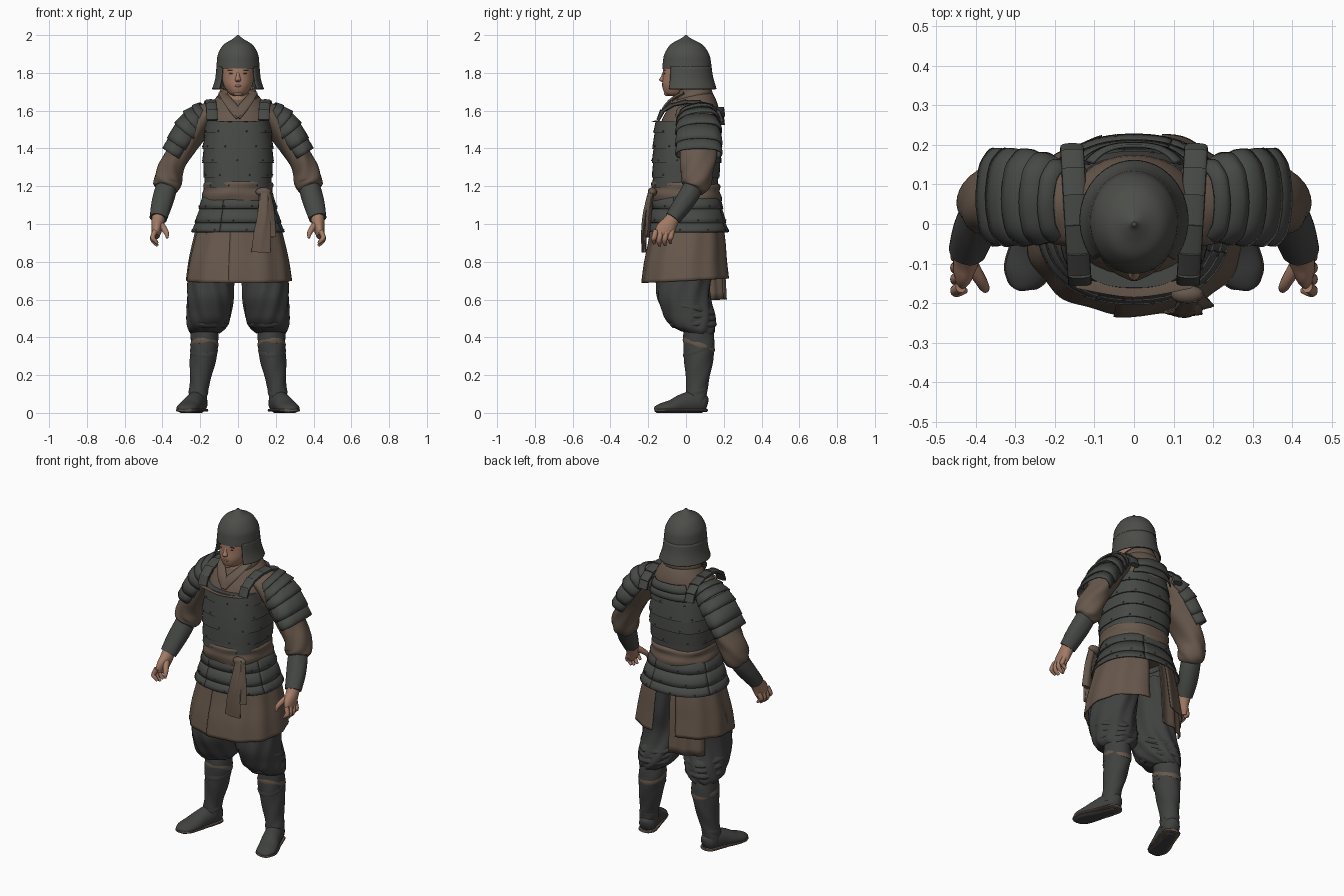
import bpy, bmesh, math
from mathutils import Vector

old = bpy.data.objects.get("Cube")
if old:
    bpy.data.objects.remove(old)


def material(name, r, g, b):
    m = bpy.data.materials.new(name)
    m.use_nodes = True
    m.diffuse_color = (r, g, b, 1)
    bsdf = m.node_tree.nodes["Principled BSDF"]
    bsdf.inputs["Base Color"].default_value = (r, g, b, 1)
    bsdf.inputs["Roughness"].default_value = 0.8
    return m


ARMOUR = material("armour grey", .062, .066, .061)
HELMET = material("helmet grey", .072, .075, .067)
TROUSER = material("trouser grey", .05, .053, .05)
CLOTH = material("brown cloth", .135, .096, .071)
SKIN = material("skin", .37, .2, .135)
DARK = material("dark hair", .06, .035, .025)


def smooth_path(pts, sub):
    """Resample stations with a Catmull-Rom spline."""
    if sub < 2:
        return [tuple(p) for p in pts]
    out = []
    for i in range(len(pts) - 1):
        a, b, c, d = (pts[max(0, min(len(pts) - 1, i + k))] for k in (-1, 0, 1, 2))
        for s in range(sub):
            t = s / sub
            out.append(tuple(.5 * (2*q + (r - p)*t + (2*p - 5*q + 4*r - s2)*t*t
                                   + (3*q - p - 3*r + s2)*t**3)
                             for p, q, r, s2 in zip(a, b, c, d)))
    return out + [tuple(pts[-1])]


def finish(name, bm, mat, mirror=False, thick=0):
    me = bpy.data.meshes.new(name)
    bm.to_mesh(me)
    bm.free()
    me.materials.append(mat)
    me.shade_smooth()
    me.set_sharp_from_angle(angle=math.radians(40))
    ob = bpy.data.objects.new(name, me)
    bpy.context.scene.collection.objects.link(ob)
    if thick:
        sol = ob.modifiers.new("Thickness", 'SOLIDIFY')
        sol.thickness = thick
    if mirror:
        mir = ob.modifiers.new("Mirror", 'MIRROR')
        mir.use_clip = False
    return ob


def loft(name, pts, mat, n=32, arc=None, power=2, follow=False, sub=1,
         fold=(0, 0, 0), tilt=0, thick=0, mirror=False, floor=None):
    """Skin elliptical sections (x, y, z, rx, ry), listed from top to bottom."""
    st = smooth_path(pts, sub)
    bm = bmesh.new()
    rings = []
    lo, hi = [math.radians(v) for v in (arc or (0, 360))]
    for i, (x, y, z, rx, ry) in enumerate(st):
        u, v = Vector((1, 0, 0)), Vector((0, 1, 0))
        if follow:
            t = (Vector(st[min(i + 1, len(st) - 1)][:3]) - Vector(st[max(i - 1, 0)][:3])).normalized()
            u = (u - t * u.dot(t)).normalized()
            v = u.cross(t)
        ring = []
        for j in range(n + 1 if arc else n):
            a = lo + (hi - lo) * j / n
            c, s = math.cos(a), math.sin(a)
            f = 1 + fold[0] * math.sin(fold[1] * a + fold[2] * i)
            e = 2 / power
            p = Vector((x, y, z)) + u * (math.copysign(abs(c)**e, c) * rx * f) \
                + v * (math.copysign(abs(s)**e, s) * ry * f)
            p.z += tilt * (p.y - y)
            if floor is not None:
                p.z = max(p.z, floor)
            ring.append(bm.verts.new(p))
        rings.append(ring)
    for a, b in zip(rings, rings[1:]):
        for j in range(n):
            k = (j + 1) % len(a)
            bm.faces.new((a[j], b[j], b[k], a[k]))
    if not arc:
        bm.faces.new(rings[0])
        bm.faces.new(rings[-1][::-1])
    return finish(name, bm, mat, mirror, thick)


def tiers(name, pts, count, mat, flare=.006, **kw):
    """Overlapping lames along a path, each flared over the next one."""
    st = smooth_path(pts, count)[::len(pts) - 1]
    grow = lambda s, d: (*s[:3], s[3] + d, s[4] + d)
    for i, (a, b) in enumerate(zip(st, st[1:])):
        low = [q + (q - p) * .12 for p, q in zip(a, b)]
        mid = [p * .3 + q * .7 for p, q in zip(a, low)]
        loft(f"{name}_{i + 1}", [grow(a, -.002), grow(mid, flare * .7), grow(low, flare)],
             mat, thick=.008, **kw)
    return st


def lacing(name, stations, mat, count, power, size=.005, lift=.004):
    """Small knots sitting on the lower edge of each ring."""
    bm = bmesh.new()
    for k, (x, y, z, rx, ry) in enumerate(stations):
        for j in range(count):
            a = 2 * math.pi * (j + .37 * k) / count
            c, s = math.cos(a), math.sin(a)
            p = (x + math.copysign(abs(c)**(2 / power), c) * (rx + lift),
                 y + math.copysign(abs(s)**(2 / power), s) * (ry + lift), z + .004)
            g = bmesh.ops.create_icosphere(bm, subdivisions=1, radius=size)
            bmesh.ops.translate(bm, verts=g["verts"], vec=p)
    finish(name, bm, mat)


def ball(name, loc, scale, mat, mirror=False):
    bm = bmesh.new()
    bmesh.ops.create_uvsphere(bm, u_segments=16, v_segments=10, radius=1)
    bmesh.ops.scale(bm, verts=bm.verts, vec=scale)
    bmesh.ops.translate(bm, verts=bm.verts, vec=loc)
    return finish(name, bm, mat, mirror)


# Head and face
loft("head", [(0, -.02, 1.88, .08, .09), (0, -.025, 1.83, .085, .097), (0, -.025, 1.78, .084, .098),
              (0, -.03, 1.74, .078, .096), (0, -.043, 1.71, .062, .078), (0, -.053, 1.688, .044, .057),
              (0, -.058, 1.677, .02, .03)], SKIN, sub=3)
loft("neck", [(0, .0, 1.75, .06, .065), (0, .0, 1.62, .066, .07)], SKIN)
loft("nose", [(0, -.115, 1.805, .007, .008), (0, -.12, 1.78, .011, .013), (0, -.121, 1.763, .016, .022),
              (0, -.116, 1.752, .012, .012)], SKIN, n=12, sub=3)
ball("eye", (.034, -.1135, 1.797), (.014, .004, .003), DARK, True)
ball("brow", (.035, -.1125, 1.814), (.02, .005, .002), DARK, True)
ball("lips", (0, -.121, 1.731), (.02, .007, .006), SKIN)
ball("chin", (0, -.1, 1.69), (.024, .016, .013), SKIN)

# Helmet: dome, finial and neck guard open at the face
loft("helmet_dome", [(0, 0, 2.0, .006, .006), (0, 0, 1.99, .015, .015), (0, 0, 1.975, .036, .04),
                     (0, .002, 1.948, .078, .087), (0, .004, 1.9, .106, .118), (0, .005, 1.86, .112, .127),
                     (0, .005, 1.822, .115, .131)], HELMET, n=48, sub=4)
loft("neck_guard", [(0, .005, 1.835, .114, .13), (0, .007, 1.78, .119, .136), (0, .009, 1.745, .127, .144),
                    (0, .01, 1.715, .138, .152)], HELMET, n=48, arc=(-42, 222), sub=3, thick=.008)

# Undercoat with collar and crossed lapels
loft("undercoat", [(0, .035, 1.7, .085, .088), (0, .032, 1.645, .135, .122), (0, .02, 1.56, .178, .155),
                   (0, .005, 1.4, .178, .165), (0, 0, 1.16, .17, .16)], CLOTH, sub=4, tilt=.2)
loft("collar", [(0, .035, 1.722, .088, .092), (0, .033, 1.66, .115, .112)], CLOTH,
     arc=(-50, 230), tilt=.2, thick=.012)
loft("lapel", [(.082, -.01, 1.695, .022, .009), (.06, -.075, 1.66, .026, .009), (.025, -.115, 1.615, .028, .009),
               (-.01, -.135, 1.57, .026, .008)], CLOTH, n=16, follow=True, sub=4, mirror=True)

# Laced cuirass
chest = tiers("cuirass_lame", [(0, .005, 1.545, .167, .168), (0, .005, 1.37, .185, .18),
                               (0, -.005, 1.2, .174, .17)], 5, ARMOUR, flare=.005, power=2.6, n=48)
lacing("cuirass_knots", chest[1:], ARMOUR, 9, 2.6)
tiers("back_lame", [(0, .033, 1.62, .135, .17), (0, .022, 1.53, .165, .178)], 2, ARMOUR,
      arc=(42, 138), power=2.6)
loft("chest_trim", [(-.14, -.15, 1.548, .01, .014), (0, -.172, 1.54, .01, .014),
                    (.14, -.15, 1.548, .01, .014)], CLOTH, n=10, sub=5)
for k in range(7):
    a0, a1 = [math.pi * (k + d) / 7 for d in (0, 1.2)]
    loft(f"shoulder_strap_{k + 1}",
         [(.147 - .01 * math.cos(a), .022 - .17 * math.cos(a), 1.55 + .098 * math.sin(a), .03, w)
          for a, w in ((a0, .009), (a1, .014))], ARMOUR, n=16, power=3, follow=True, mirror=True)

# Sash, knot and hanging ends
loft("sash", [(0, 0, 1.225, .172, .166), (0, 0, 1.21, .186, .183), (0, 0, 1.18, .182, .18),
              (0, .002, 1.15, .19, .187), (0, .004, 1.115, .188, .18)], CLOTH, n=48, sub=3, power=2.3,
     fold=(.012, 5, .6), tilt=-.05)
ball("sash_knot", (.135, -.178, 1.17), (.042, .024, .024), CLOTH)
loft("sash_end_long", [(.14, -.185, 1.18, .025, .014), (.135, -.215, 1.05, .034, .013),
                       (.128, -.222, .95, .042, .014), (.125, -.222, .85, .05, .012)],
     CLOTH, n=24, follow=True, sub=5, fold=(.12, 5, .3))
loft("sash_end_short", [(.15, -.18, 1.18, .02, .014), (.165, -.195, 1.07, .024, .014),
                        (.17, -.205, .93, .03, .012)], CLOTH, n=20, follow=True, sub=4, fold=(.12, 4, .3))

# Armoured hip skirt in four hinged panels
hip = [(0, .004, 1.165, .184, .174), (0, .008, 1.05, .212, .19), (0, .012, .965, .24, .209)]
for k, start in enumerate((-110, -20, 70, 160)):
    rows = tiers(f"hip_panel_{k + 1}", hip, 3, ARMOUR, arc=(start, start + 89.5), power=2.3, n=20)
lacing("hip_knots", rows[1:], ARMOUR, 10, 2.3)


# Cloth coat skirt: overlapped at the front, slit at the back, with a longer tail
def skirt(name, arc, hem, out, fold):
    loft(name, [(0, .008, 1.02, .21 + out, .18 + out), (0, .006, .9, .24 + out, .2 + out),
                (0, 0, .8, .262 + out, .215 + out), (0, 0, hem, .276 + out, .228 + out)], CLOTH,
         n=48, arc=arc, sub=4, fold=fold, power=2.3, thick=.007, tilt=.05)


skirt("coat_skirt_right", (104, 272), .70, 0, (.016, 11, .08))
skirt("coat_skirt_left", (262, 438), .70, .006, (.016, 11, .1))
skirt("coat_tail", (95, 146), .59, -.014, (.025, 16, .1))

# Shoulder guards, sleeves and forearms
tiers("shoulder_guard", [(.168, .055, 1.598, .058, .092), (.25, .066, 1.52, .076, .117),
                         (.345, .068, 1.375, .057, .12)], 5, ARMOUR, flare=.005, arc=(-132, 132),
      follow=True, mirror=True, power=2.3, fold=(.012, 9, 1))
loft("sleeve", [(.13, .045, 1.6, .05, .1), (.185, .05, 1.56, .068, .1), (.255, .062, 1.47, .074, .1),
                (.325, .064, 1.35, .064, .096), (.36, .06, 1.28, .07, .086), (.372, .052, 1.225, .074, .08),
                (.376, .042, 1.195, .067, .07), (.38, .035, 1.18, .045, .05)], CLOTH, follow=True, sub=5,
     fold=(.045, 5, .5), mirror=True)
loft("forearm_guard", [(.375, .05, 1.23, .05, .05), (.384, .028, 1.175, .057, .054),
                       (.405, -.02, 1.1, .055, .05), (.422, -.07, 1.03, .047, .042)], ARMOUR,
     follow=True, sub=4, fold=(.015, 6, .5), mirror=True)

# Hands
loft("palm", [(.42, -.06, 1.045, .036, .036), (.424, -.085, 1.005, .034, .042), (.43, -.108, .97, .028, .052),
              (.436, -.12, .935, .02, .048)], SKIN, n=20, follow=True, sub=4, mirror=True)
for k in range(4):
    y = -.168 + .029 * k
    drop = .012 * abs(k - 1.4)
    loft(f"finger_{k + 1}", [(.438, y + .008, .965, .014, .014), (.452, y, .93, .013, .014),
                             (.446, y - .004, .902 + drop, .012, .013), (.426, y, .88 + drop, .007, .008)],
         SKIN, n=12, follow=True, sub=3, mirror=True)
loft("thumb", [(.415, -.1, 1.0, .02, .02), (.392, -.135, .975, .016, .017), (.378, -.16, .95, .013, .013),
               (.375, -.168, .925, .006, .006)], SKIN, n=12, follow=True, sub=3, mirror=True)

# Baggy trousers gathered under the knee
loft("trousers", [(.115, .005, .95, .11, .15), (.135, -.005, .8, .12, .155), (.145, -.014, .68, .122, .142),
                  (.148, -.01, .6, .122, .143), (.153, .012, .53, .117, .14), (.158, .026, .48, .112, .13),
                  (.168, .042, .445, .098, .11), (.175, .06, .422, .076, .082)],
     TROUSER, n=56, sub=5, fold=(.035, 9, .35), tilt=-.1, mirror=True)
for k, z in enumerate((.56, .515, .47)):
    r = .116 - .006 * k
    x, y = .151 + .005 * k, .014 + .011 * k
    loft(f"trouser_fold_{k + 1}", [(x, y, z + .03, r - .012, r + .004), (x, y + .002, z, r + .004, r + .02),
                                   (x, y + .004, z - .022, r - .012, r + .002)],
         TROUSER, n=40, sub=4, fold=(.035, 5, .4), tilt=-.25 + .12 * k, mirror=True)

# Leg wraps with ties
shin = [(.178, .065, .45, .07, .076), (.178, .068, .36, .073, .083), (.188, .066, .26, .067, .074),
        (.202, .06, .16, .053, .06), (.211, .055, .1, .05, .056), (.214, .052, .05, .05, .058)]
loft("leg_wrap", shin, TROUSER, n=40, sub=6, fold=(.02, 4, .7), mirror=True)
for k, (z, lean, mat) in enumerate(((.36, -.3, CLOTH), (.33, .3, TROUSER), (.11, .25, TROUSER))):
    s = min(smooth_path(shin, 12), key=lambda p: abs(p[2] - z))
    loft(f"leg_tie_{k + 1}", [(s[0], s[1], z + .014, s[3] - .001, s[4] - .001),
                              (s[0], s[1], z, s[3] + .003, s[4] + .003),
                              (s[0], s[1], z - .014, s[3] - .001, s[4] - .001)],
         mat, tilt=lean, mirror=True)

# Boots turned outward, with worn brown welts
boot = [(.198, .11, .045, .02, .03), (.203, .09, .05, .044, .052), (.218, .04, .055, .05, .062),
        (.238, -.02, .045, .052, .054), (.258, -.075, .03, .057, .04), (.274, -.125, .023, .054, .03),
        (.284, -.155, .018, .034, .02), (.286, -.165, .014, .012, .01)]
loft("boot", boot, TROUSER, n=28, follow=True, sub=4, floor=0, mirror=True)
loft("boot_welt", [(x, y, .014, rx + .004, .008) for x, y, z, rx, ry in boot], CLOTH, n=16, power=4,
     follow=True, sub=4, floor=.004, mirror=True)
